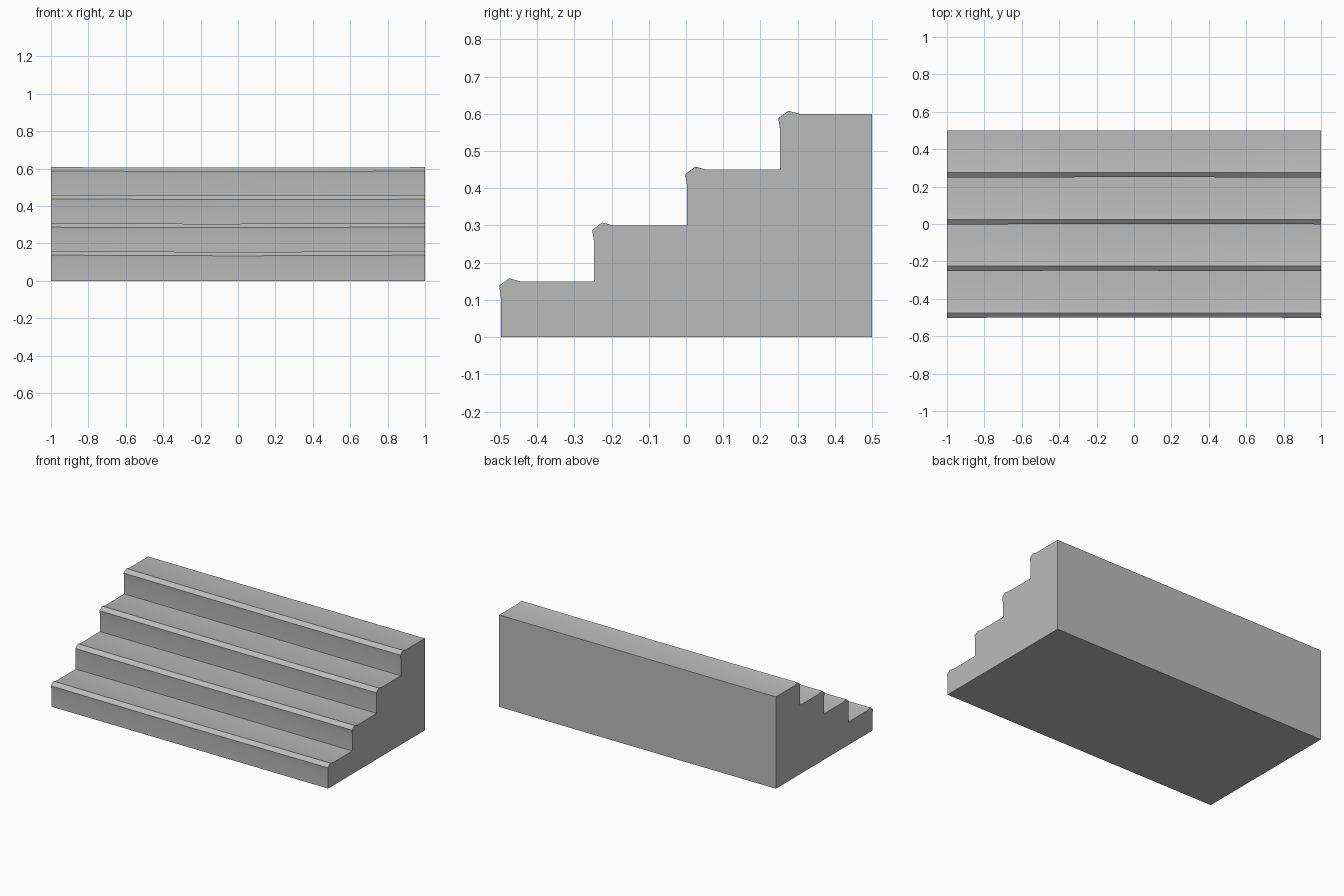
import bpy, bmesh, math

if "Cube" in bpy.data.objects:
    bpy.data.objects.remove(bpy.data.objects["Cube"])

STEPS, RISE, RUN, FRONT, BACK = 4, 0.15, 0.25, -0.497, 0.5

stone = bpy.data.materials.new("grey stone")
stone.use_nodes = True
colour = (0.5, 0.5, 0.5, 1)
stone.diffuse_color = colour
stone.node_tree.nodes["Principled BSDF"].inputs["Base Color"].default_value = colour


def section(x):
    """Stair outline at x, with each nosing gently worn along its length."""
    points = [(BACK, 0), (FRONT, 0)]
    for i in range(STEPS):
        y, top = FRONT + i * RUN, (i + 1) * RISE
        wear = 0.004 * max(0, math.cos(x * math.pi / 2 + 0.3 * math.sin(i * 2)))
        points += [
            (y, top - 0.045),
            (y - 0.005 + wear * 0.6, top - 0.012 - wear),
            (y + 0.022, top + 0.008 - wear * 0.7),
            (y + 0.052, top),
            (min(y + RUN, BACK), top),
        ]
    return [(x, y, z) for y, z in points]


# Loft the outline from side to side and close both ends
bm = bmesh.new()
stations = [-1, -0.72, -0.38, 0, 0.38, 0.72, 1]
rings = [[bm.verts.new(p) for p in section(x)] for x in stations]
for a, b in zip(rings, rings[1:]):
    for j in range(len(a)):
        k = (j + 1) % len(a)
        bm.faces.new((a[j], a[k], b[k], b[j]))
bm.faces.new(rings[0])
bm.faces.new(rings[-1])
bmesh.ops.recalc_face_normals(bm, faces=bm.faces)

mesh = bpy.data.meshes.new("stairs")
bm.to_mesh(mesh)
bm.free()
mesh.materials.append(stone)
stairs = bpy.data.objects.new("stairs", mesh)
bpy.context.collection.objects.link(stairs)

# Soften the nosings, keep the corners crisp
bpy.context.view_layer.objects.active = stairs
stairs.select_set(True)
bpy.ops.object.shade_smooth_by_angle(angle=math.radians(30))
